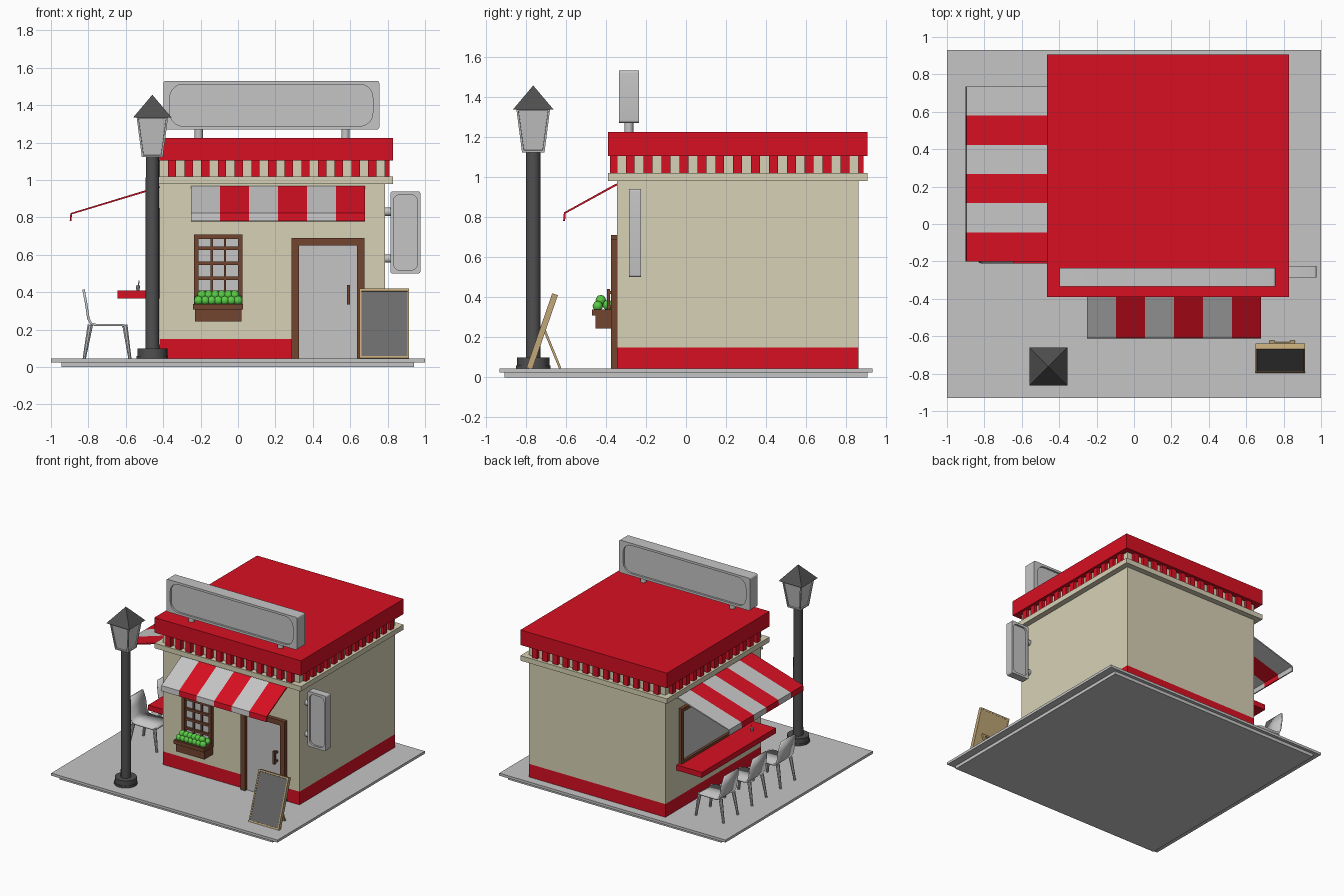
import bpy, bmesh, math
from mathutils import Matrix, Vector

if "Cube" in bpy.data.objects:
    bpy.data.objects.remove(bpy.data.objects["Cube"])

def material(name, rgb):
    m = bpy.data.materials.new(name)
    m.diffuse_color = (*rgb, 1)
    m.use_nodes = True
    m.node_tree.nodes["Principled BSDF"].inputs["Base Color"].default_value = m.diffuse_color
    return m

RED = material("red paint", (0.68, 0.005, 0.016))
GREY = material("light grey", (0.56, 0.56, 0.56))
CREAM = material("cream wall", (0.68, 0.64, 0.46))
BROWN = material("brown wood", (0.175, 0.06, 0.028))
DARK = material("dark metal", (0.08, 0.08, 0.08))
SLATE = material("slate board", (0.15, 0.15, 0.15))
TAN = material("tan wood", (0.54, 0.39, 0.19))
GREEN = material("leaf green", (0.10, 0.60, 0.06))

def finish(name, bm, *mats):
    bmesh.ops.recalc_face_normals(bm, faces=bm.faces)
    me = bpy.data.meshes.new(name)
    bm.to_mesh(me)
    bm.free()
    for m in mats:
        me.materials.append(m)
    ob = bpy.data.objects.new(name, me)
    bpy.context.collection.objects.link(ob)
    return ob

def activate(ob):
    bpy.ops.object.select_all(action='DESELECT')
    ob.select_set(True)
    bpy.context.view_layer.objects.active = ob

def smooth(ob):
    activate(ob)
    bpy.ops.object.shade_smooth_by_angle(angle=math.radians(35))
    return ob

def boxes(name, mat, *spans):
    """Each span is (x0, x1, y0, y1, z0, z1)."""
    bm = bmesh.new()
    for x0, x1, y0, y1, z0, z1 in spans:
        mt = (Matrix.Translation(((x0 + x1) / 2, (y0 + y1) / 2, (z0 + z1) / 2))
              @ Matrix.Diagonal((x1 - x0, y1 - y0, z1 - z0, 1)))
        bmesh.ops.create_cube(bm, size=1, matrix=mt)
    return finish(name, bm, mat)

def rods(name, mat, parts, seg=20):
    """Each part is (start, end, start radius, end radius)."""
    bm = bmesh.new()
    for a, b, r0, r1 in parts:
        a, b = Vector(a), Vector(b)
        q = (b - a).to_track_quat('Z', 'Y').to_matrix().to_4x4()
        bmesh.ops.create_cone(bm, cap_ends=True, segments=seg, radius1=r0, radius2=r1,
                              depth=(b - a).length, matrix=Matrix.Translation((a + b) / 2) @ q)
    return smooth(finish(name, bm, mat))

# Pavement
boxes("pavement_top", GREY, (-1, 1, -0.93, 0.93, 0.025, 0.045))
boxes("pavement_base", GREY, (-0.945, 0.94, -0.905, 0.905, 0, 0.025))

# Building
X0, X1, Y0, Y1 = -0.42, 0.785, -0.345, 0.86
boxes("plinth", RED, (X0, X1, Y0, Y1, 0.045, 0.15))
boxes("walls", CREAM, (X0, X1, Y0, Y1, 0.15, 1.105))
boxes("cornice", CREAM, (X0 - .045, X1 + .045, Y0 - .045, Y1 + .045, 0.98, 1.02))
boxes("roof", RED, (X0 - .045, X1 + .045, Y0 - .045, Y1 + .045, 1.105, 1.225))

# Red teeth under the roof, on all four sides
teeth, w = [], (X1 - X0) / 27
for i in range(13):
    x, y = X0 + w * (2 * i + 1), Y0 + w * (2 * i + 1)
    teeth += [(x, x + w, Y0 - .035, Y0, 1.02, 1.105), (x, x + w, Y1, Y1 + .025, 1.02, 1.105),
              (X0 - .03, X0, y, y + w, 1.02, 1.105), (X1, X1 + .025, y, y + w, 1.02, 1.105)]
boxes("roof_teeth", RED, *teeth)

# Striped awnings: local x along the wall, y outwards
def awning(name, length, reach, first_red, matrix):
    bm = bmesh.new()
    profile = [(0, 0.963), (reach, 0.82), (reach + .003, 0.78)]
    rows = [[bm.verts.new(matrix @ Vector((length * i / 6, d, z))) for d, z in profile]
            for i in range(7)]
    for i in range(6):
        for j in range(2):
            f = bm.faces.new((rows[i][j], rows[i][j + 1], rows[i + 1][j + 1], rows[i + 1][j]))
            f.material_index = (i + first_red) % 2
    ob = finish(name, bm, GREY, RED)
    mod = ob.modifiers.new("thickness", 'SOLIDIFY')
    mod.thickness, mod.offset = 0.01, 0

awning("front_awning", 0.93, 0.26, 0,
       Matrix.Translation((-0.25, Y0, 0)) @ Matrix.Diagonal((1, -1, 1, 1)))
awning("side_awning", 0.935, 0.472, 1,
       Matrix.Translation((X0, -0.2, 0)) @ Matrix.Rotation(math.pi / 2, 4, 'Z'))

# Signs: rounded frame around a recessed panel
def rounded(w, h, r):
    pts = []
    for k, (sx, sy) in enumerate([(1, 1), (-1, 1), (-1, -1), (1, -1)]):
        for s in range(6):
            a = math.pi / 2 * (k + s / 5)
            pts.append((sx * (w / 2 - r) + r * math.cos(a), sy * (h / 2 - r) + r * math.sin(a)))
    return pts

def sign(name, cx, cy, cz, w, h, depth, mx, mz, r):
    cu = bpy.data.curves.new(name, 'CURVE')
    cu.dimensions, cu.fill_mode, cu.extrude = '2D', 'BOTH', depth / 2
    for pts in (rounded(w, h, 0.012), rounded(w - 2 * mx, h - 2 * mz, r)):
        sp = cu.splines.new('POLY')
        sp.points.add(len(pts) - 1)
        for p, (x, y) in zip(sp.points, pts):
            p.co = (x, y, 0, 1)
        sp.use_cyclic_u = True
    cu.materials.append(GREY)
    ob = bpy.data.objects.new(name + "_frame", cu)
    bpy.context.collection.objects.link(ob)
    ob.location, ob.rotation_euler = (cx, cy, cz), (math.pi / 2, 0, 0)
    activate(ob)
    bpy.ops.object.convert(target='MESH')
    d = depth / 2 - 0.015
    boxes(name + "_panel", GREY, (cx - w / 2 + .01, cx + w / 2 - .01, cy - d, cy + d,
                                  cz - h / 2 + .01, cz + h / 2 - .01))

sign("roof_sign", 0.178, -0.285, 1.4, 1.155, 0.26, 0.1, 0.035, 0.018, 0.07)
sign("side_sign", 0.895, -0.255, 0.72, 0.16, 0.44, 0.06, 0.016, 0.018, 0.035)
rods("roof_sign_posts", GREY, [((x, -.285, 1.22), (x, -.285, 1.28), .022, .022) for x in (-.21, .575)])
rods("side_sign_brackets", GREY, [((X1, -.255, z), (.82, -.255, z), .022, .022) for z in (.58, .83)])

# Door
boxes("door_frame", BROWN, (.285, .325, -.375, Y0, .045, .69), (.635, .675, -.375, Y0, .045, .69),
      (.325, .635, -.375, Y0, .65, .69))
boxes("door", GREY, (.325, .635, -.352, Y0, .045, .65))
boxes("door_handle", BROWN, (.583, .6, -.395, -.38, .335, .44), (.583, .6, -.38, -.352, .345, .36),
      (.583, .6, -.38, -.352, .415, .43))

# Front window
boxes("window_glass", GREY, (-.225, .015, -.35, Y0, .32, .7))
bars = [(-.235, -.21, -.375, Y0, .31, .71), (0, .025, -.375, Y0, .31, .71),
        (-.21, 0, -.375, Y0, .685, .71)]
bars += [(x - .006, x + .006, -.365, Y0, .31, .69) for x in (-.14, -.07)]
bars += [(-.21, 0, -.367, Y0, z - .009, z + .009) for z in (.4, .475, .555, .635)]
boxes("window_bars", BROWN, *bars)

# Planter with round bushes
boxes("planter", BROWN, (-.23, .02, -.452, Y0, .243, .312), (-.24, .027, -.47, Y0, .308, .338))
bm = bmesh.new()
for count, y, z in ((7, -.44, .355), (6, -.425, .385), (7, -.39, .36)):
    for i in range(count):
        x = -.105 + (i - (count - 1) / 2) * .035
        bmesh.ops.create_icosphere(bm, subdivisions=2, radius=.026,
                                   matrix=Matrix.Translation((x, y, z)))
smooth(finish("bushes", bm, GREEN))

# Serving window and counter on the left side
boxes("serving_glass", GREY, (X0 - .006, X0, -.15, .67, .41, .83))
boxes("serving_frame", BROWN, (X0 - .025, X0, -.17, -.14, .41, .85), (X0 - .025, X0, .66, .69, .41, .85),
      (X0 - .025, X0, -.14, .66, .82, .85), (X0 - .025, X0, -.14, .66, .405, .43))
boxes("counter", RED, (-.645, X0, -.212, .72, .367, .41))
rods("counter_cup", GREY, [((-.535, -.07, .41), (-.535, -.07, .437), .009, .012),
                           ((-.535, -.07, .43), (-.528, -.07, .462), .003, .003)], 10)

# Chairs facing the counter: bent shell on four tapered legs
for n, cy in enumerate((-.11, .25, .61)):
    bm = bmesh.new()
    profile = [(-.826, .415), (-.812, .34), (-.80, .26), (-.785, .232), (-.76, .225),
               (-.62, .225), (-.595, .216)]
    rows = [[bm.verts.new((x, cy + s * (.085 if i in (0, 6) else .1), z)) for s in (-1, 1)]
            for i, (x, z) in enumerate(profile)]
    for a, b in zip(rows, rows[1:]):
        bm.faces.new((a[0], a[1], b[1], b[0]))
    ob = smooth(finish(f"chair_shell_{n}", bm, GREY))
    mod = ob.modifiers.new("thickness", 'SOLIDIFY')
    mod.thickness, mod.offset = .013, 0
    rods(f"chair_legs_{n}", GREY, [((top, cy + s * .08, .225), (foot, cy + s * .09, .045), .015, .009)
         for s in (-1, 1) for top, foot in ((-.79, -.822), (-.605, -.578))], 8)

# Leaning menu board
lean = math.atan2(.13, .375)
face = boxes("board_slate", SLATE, (.657, .908, -.003, .012, .012, .378))
frame = boxes("board_frame", TAN, (.65, .66, -.006, .024, 0, .392), (.905, .915, -.006, .024, 0, .392),
              (.66, .905, -.006, .024, 0, .012), (.66, .905, -.006, .024, .38, .392),
              (.66, .905, .01, .022, .012, .38))
for ob in (face, frame):
    ob.location, ob.rotation_euler = (0, -.79, .047), (-lean, 0, 0)
stand = boxes("board_stand", TAN, (.725, .75, -.012, 0, 0, .215), (.835, .86, -.012, 0, 0, .215),
              (.75, .835, -.012, 0, .02, .045), (.75, .835, -.012, 0, .19, .215))
stand.location, stand.rotation_euler = (0, -.622, .047), (math.atan2(.08, .195), 0, 0)

# Street lamp
LX, LY = -.458, -.762
rods("lamp_post", DARK, [((LX, LY, .045), (LX, LY, .06), .085, .085), ((LX, LY, .06), (LX, LY, .1), .08, .08),
                         ((LX, LY, .1), (LX, LY, 1.125), .037, .035)], 24)
def square_cone(name, mat, r0, r1, z0, z1, inset=False):
    bm = bmesh.new()
    k = math.sqrt(2)
    bmesh.ops.create_cone(bm, cap_ends=True, segments=4, radius1=r0 * k, radius2=r1 * k, depth=z1 - z0,
                          matrix=Matrix.Translation((LX, LY, (z0 + z1) / 2)) @ Matrix.Rotation(math.pi / 4, 4, 'Z'))
    if inset:
        bm.normal_update()
        sides = [f for f in bm.faces if abs(f.normal.z) < .5]
        bmesh.ops.inset_individual(bm, faces=sides, thickness=.014, depth=0)
        bmesh.ops.inset_individual(bm, faces=sides, thickness=.001, depth=-.008)
    return finish(name, bm, mat)
square_cone("lantern", GREY, .056, .084, 1.122, 1.337, True)
square_cone("lantern_roof", DARK, .102, 0, 1.335, 1.456)
